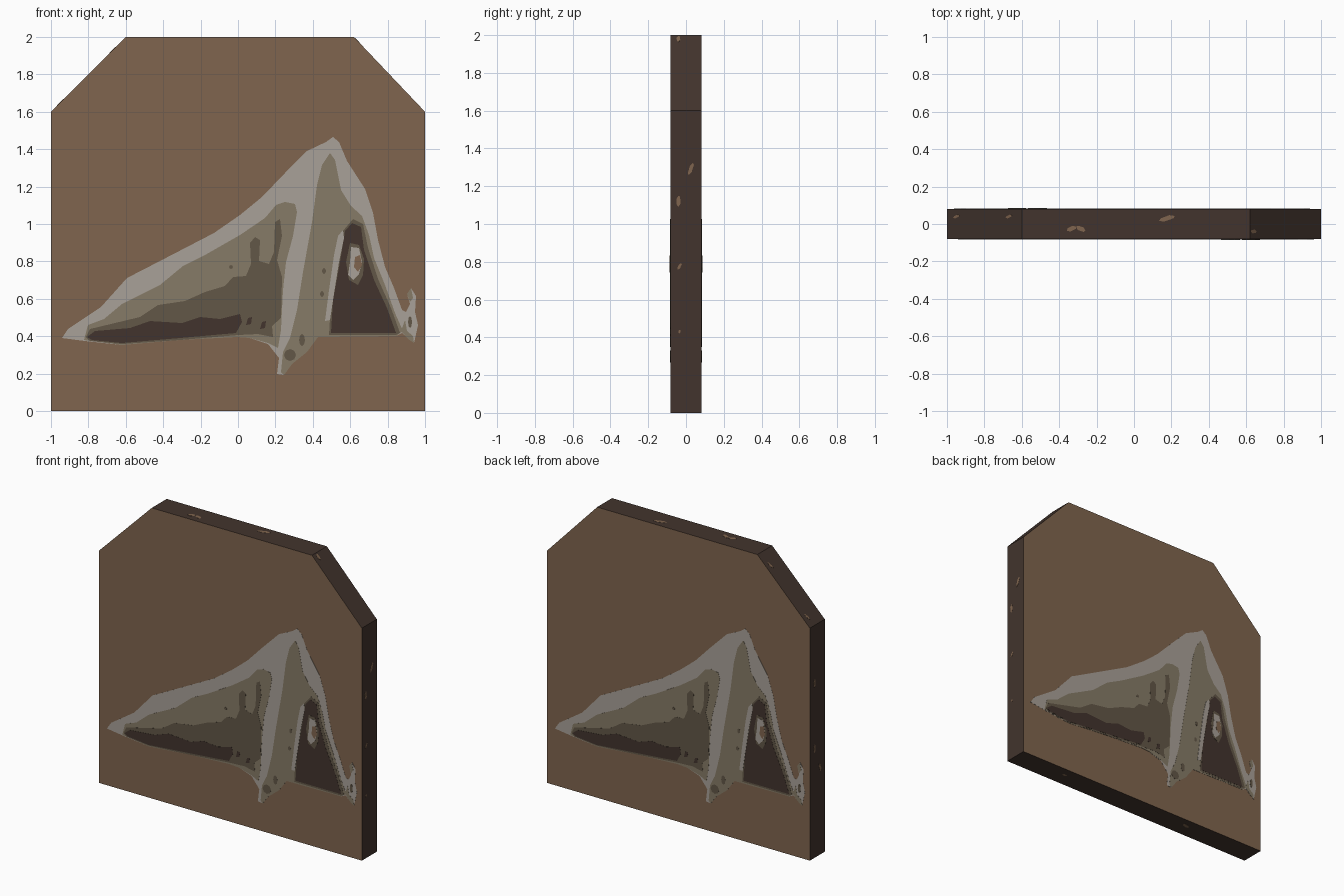
import bpy, bmesh, math
from mathutils import Matrix, Vector


def material(name, r, g, b):
    lin = lambda c: ((c / 255 + 0.055) / 1.055) ** 2.4
    m = bpy.data.materials.new(name)
    m.diffuse_color = (lin(r), lin(g), lin(b), 1)
    return m


BROWN = material("warm brown", 128, 101, 78)
PALE = material("pale grey", 169, 161, 152)
KHAKI = material("khaki", 134, 123, 103)
OLIVE = material("dark olive", 98, 87, 71)
DARK = material("dark umber", 66, 52, 45)

HALF = 0.081      # half thickness of the slab
STEP = 0.0008     # height of one paint layer
U = 187           # drawing units per model unit


def prism(name, pts, y0, y1, mats):
    """Extrude an x-z outline from y0 to y1; the caps take the first material."""
    bm = bmesh.new()
    face = bm.faces.new([bm.verts.new((x, y0, z)) for x, z in pts])
    out = bmesh.ops.extrude_face_region(bm, geom=[face])["geom"]
    bmesh.ops.translate(bm, vec=(0, y1 - y0, 0),
                        verts=[v for v in out if isinstance(v, bmesh.types.BMVert)])
    bmesh.ops.recalc_face_normals(bm, faces=bm.faces)
    for f in bm.faces:
        f.material_index = 0 if abs(f.normal.y) > 0.5 else len(mats) - 1
    me = bpy.data.meshes.new(name)
    bm.to_mesh(me)
    bm.free()
    for m in mats:
        me.materials.append(m)
    ob = bpy.data.objects.new(name, me)
    bpy.context.collection.objects.link(ob)
    return ob


def paint(name, layer, mat, pts):
    """Thin plate on the front, and the same picture turned round to the back."""
    xz = [((x - 238) / U, (411 - y) / U) for x, y in pts]
    front = prism(name + "_front", xz, -HALF, -HALF - STEP * layer, [mat])
    back = bpy.data.objects.new(name + "_back", front.data)
    back.rotation_euler.z = math.pi
    bpy.context.collection.objects.link(back)


# Slab with clipped top corners and dark edges
prism("slab", [(-1, 0), (1, 0), (1, 1.6), (.62, 2), (-.6, 2), (-1, 1.6)],
      -HALF, HALF, [BROWN, DARK])

# Whole silhouette of the tent
paint("tent_silhouette", 1, PALE, [
    (62, 338), (68, 329), (101, 307), (127, 278), (160, 261), (214, 233),
    (240, 215), (262, 197), (285, 173), (307, 151), (326, 142), (333, 137),
    (339, 142), (347, 161), (365, 189), (373, 213), (378, 240), (385, 267),
    (394, 288), (402, 310), (406, 312), (410, 304), (407, 294), (411, 288),
    (416, 296), (415, 312), (418, 325), (414, 343), (408, 339), (402, 333),
    (396, 336), (318, 337), (307, 352), (292, 364), (284, 375), (277, 374),
    (279, 358), (268, 344), (250, 338), (237, 337), (180, 340), (122, 345),
    (85, 341)])

# Khaki cloth panels
paint("side_panel", 2, KHAKI, [
    (84, 340), (88, 325), (104, 319), (122, 304), (160, 285), (183, 266),
    (205, 255), (240, 235), (265, 218), (276, 205), (285, 202), (295, 204),
    (297, 212), (293, 236), (286, 262), (283, 290), (281, 330), (278, 348),
    (268, 343), (250, 338), (237, 337), (180, 340), (122, 345)])
paint("front_panel", 2, KHAKI, [
    (330, 153), (335, 160), (341, 190), (351, 206), (362, 216), (369, 235),
    (374, 258), (385, 285), (395, 313), (403, 331), (396, 336), (318, 337),
    (307, 352), (292, 364), (284, 375), (281, 372), (283, 352), (290, 338),
    (297, 310), (303, 272), (312, 222), (317, 185), (322, 165)])
paint("peg_loop_rim", 2, KHAKI, [
    (408, 339), (401, 331), (405, 320), (407, 331), (413, 336), (414, 343)])
paint("peg_loop_top", 2, KHAKI, [
    (410, 302), (407, 294), (411, 288), (413, 298)])

# Shaded folds on the side panel
paint("side_fold", 3, OLIVE, [
    (86, 337), (90, 329), (115, 323), (140, 317), (158, 305), (185, 301),
    (205, 292), (225, 286), (233, 277), (246, 276), (251, 264), (250, 243),
    (255, 237), (260, 240), (259, 261), (269, 264), (274, 252), (275, 222),
    (280, 219), (282, 236), (277, 260), (282, 277), (281, 318), (272, 326),
    (273, 337), (258, 334), (238, 335), (180, 340), (122, 344), (90, 341)])
paint("side_hem", 4, DARK, [
    (87, 337), (95, 331), (130, 328), (150, 321), (182, 323), (200, 317),
    (220, 319), (240, 314), (242, 322), (236, 333), (180, 338), (122, 343),
    (92, 340)])

# Pale edge, doorway rim and doorway
paint("doorway_rim", 3, OLIVE, [
    (353, 219), (363, 224), (368, 248), (378, 279), (391, 308), (400, 333),
    (396, 335), (329, 335), (330, 318), (336, 275), (342, 232)])
paint("doorway", 4, DARK, [
    (352, 223), (361, 227), (364, 250), (374, 280), (387, 308), (396, 333),
    (331, 333), (333, 300), (340, 262), (345, 231)])
paint("doorway_edge", 5, PALE, [
    (343, 230), (344, 238), (339, 262), (333, 300), (330, 320), (325, 321),
    (329, 290), (334, 255), (338, 236)])

# Hanging ring in the doorway
paint("ring_shadow", 5, OLIVE, [
    (350, 243), (359, 245), (364, 259), (363, 275), (358, 285), (349, 280),
    (346, 262)])
paint("ring", 6, PALE, [
    (351, 247), (359, 248), (362, 262), (359, 274), (353, 280), (348, 275),
    (350, 262)])
paint("ring_hole", 7, BROWN, [
    (355, 257), (360, 255), (362, 265), (358, 272), (354, 267)])

# Small dark spots: centre, half width, half height
spots = [(231, 267, 2, 2), (290, 355, 6, 6), (302, 340, 3, 6), (324, 271, 2, 3),
         (322, 294, 2, 3), (410, 322, 2, 6)]
for i, (x, y, w, h) in enumerate(spots):
    paint(f"spot_{i}", 3, OLIVE, [
        (x + w * math.cos(k * math.pi / 4), y + h * math.sin(k * math.pi / 4))
        for k in range(8)])
for i, (x, y) in enumerate([(249, 321), (263, 325)]):
    paint(f"fold_spot_{i}", 4, DARK, [
        (x - 3, y + 4), (x - 1, y - 3), (x + 3, y - 4), (x + 2, y + 3)])


# Worn chips on the slab edges: position, outward normal, length, width, tilt
S = math.sqrt(0.5)
chips = [
    ((1, -.04, 1.12), (1, 0, 0), .06, .022, 0), ((1, .025, 1.29), (1, 0, 0), .07, .02, .35),
    ((1, -.035, .775), (1, 0, 0), .04, .015, .5), ((1, -.035, .43), (1, 0, 0), .02, .012, 0),
    ((.64, -.04, 1.979), (.72, 0, .69), .045, .02, 0),
    ((-1, .03, 1.2), (-1, 0, 0), .06, .02, 0), ((-1, .03, .75), (-1, 0, 0), .06, .02, 0),
    ((-1, -.03, .6), (-1, 0, 0), .06, .018, .3),
    ((-.95, .04, 1.65), (-S, 0, S), .05, .015, .3), ((-.67, .04, 1.93), (-S, 0, S), .05, .015, .3),
    ((-.335, -.025, 2), (0, 0, 1), .055, .025, .4), ((-.285, -.025, 2), (0, 0, 1), .055, .025, -.4),
    ((.175, .03, 2), (0, 0, 1), .09, .025, .3),
    ((-.42, .02, 0), (0, 0, -1), .06, .025, .3), ((.6, .02, 0), (0, 0, -1), .04, .02, 0)]
for i, (pos, n, length, width, tilt) in enumerate(chips):
    n = Vector(n).normalized()
    side = Vector((0, 1, 0))
    along = side.cross(n)
    if along.x + along.z < 0:
        along = -along
    a = along * math.cos(tilt) + side * math.sin(tilt)
    b = n.cross(a)
    ob = prism(f"edge_chip_{i}", [(-.5, 0), (-.2, -.5), (.4, -.4), (.5, 0), (.2, .5), (-.3, .4)],
               -.001, .001, [BROWN])
    frame = Matrix((a * length, n, b * width)).transposed().to_4x4()
    ob.matrix_world = Matrix.Translation(pos) @ frame
